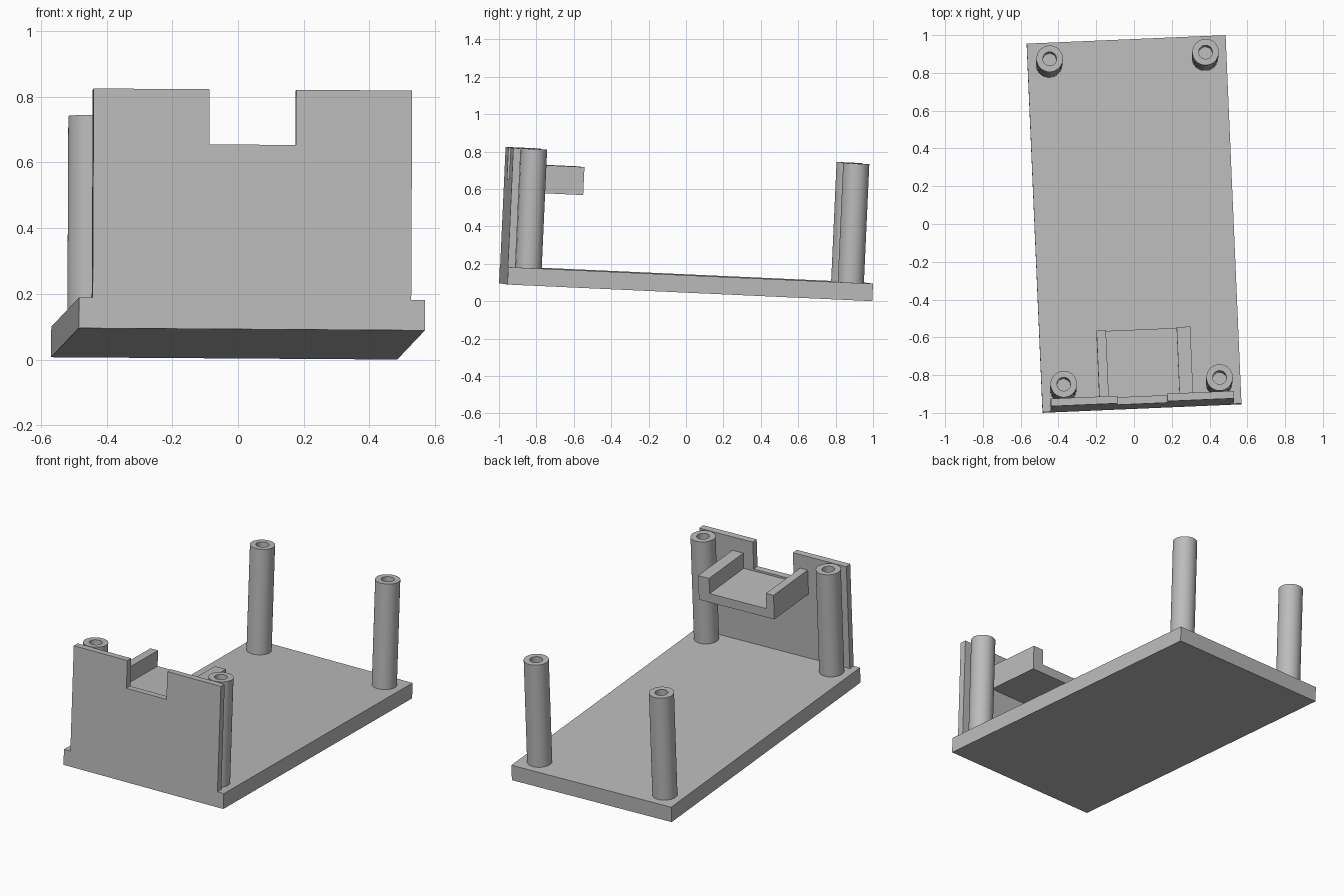
import bpy
import bmesh
from math import radians, cos, sin, tau
from mathutils import Euler, Matrix, Vector

if "Cube" in bpy.data.objects:
    bpy.data.objects.remove(bpy.data.objects["Cube"], do_unlink=True)

# Single plain grey
GREY = (0.5, 0.5, 0.5, 1)
mat = bpy.data.materials.new("plain_grey")
mat.use_nodes = True
mat.diffuse_color = GREY
mat.node_tree.nodes["Principled BSDF"].inputs["Base Color"].default_value = GREY

# The whole bracket rests slightly tilted and turned
TILT = Matrix.Translation((0, -0.002, 0.048)) @ Euler(
    (radians(-2.6), radians(0.38), radians(2.45))).to_matrix().to_4x4()

HALF_W, HALF_L, THICK, HEIGHT = 0.527, 0.977, 0.093, 0.73
WALL_BACK = -HALF_L + 0.04


def finish(name, bm):
    bmesh.ops.recalc_face_normals(bm, faces=bm.faces)
    mesh = bpy.data.meshes.new(name)
    bm.to_mesh(mesh)
    bm.free()
    mesh.materials.append(mat)
    obj = bpy.data.objects.new(name, mesh)
    bpy.context.collection.objects.link(obj)
    obj.matrix_world = TILT
    return obj


def extrude(name, profile, y0, y1):
    """Extrude an x-z outline from y0 to y1."""
    bm = bmesh.new()
    face = bm.faces.new([bm.verts.new((x, y0, z)) for x, z in profile])
    out = bmesh.ops.extrude_face_region(bm, geom=[face], use_keep_orig=True)
    moved = [v for v in out["geom"] if isinstance(v, bmesh.types.BMVert)]
    bmesh.ops.translate(bm, verts=moved, vec=(0, y1 - y0, 0))
    return finish(name, bm)


def u_shape(x0, x1, in0, in1, z0, z_mid, z1):
    """U outline: full bottom, raised left and right sides."""
    return [(x0, z0), (x1, z0), (x1, z1), (in1, z1),
            (in1, z_mid), (in0, z_mid), (in0, z1), (x0, z1)]


def post(name, x, y, radius=0.07, bore=0.036, depth=0.2, sides=48):
    """Round post with a blind hole in its top."""
    bm = bmesh.new()
    rings = []
    for r, z in ((radius, THICK), (radius, HEIGHT), (bore, HEIGHT), (bore, HEIGHT - depth)):
        rings.append([bm.verts.new((x + r * cos(tau * i / sides),
                                    y + r * sin(tau * i / sides), z)) for i in range(sides)])
    for a, b in zip(rings, rings[1:]):
        for i in range(sides):
            j = (i + 1) % sides
            bm.faces.new((a[i], a[j], b[j], b[i]))
    bm.faces.new(rings[0])
    bm.faces.new(rings[-1])
    obj = finish(name, bm)
    bpy.ops.object.select_all(action="DESELECT")
    obj.select_set(True)
    bpy.context.view_layer.objects.active = obj
    bpy.ops.object.shade_smooth_by_angle(angle=radians(30))


# Base plate
extrude("base_plate", [(-HALF_W, 0), (HALF_W, 0), (HALF_W, THICK), (-HALF_W, THICK)],
        -HALF_L, HALF_L)

# Notched front wall, flush with the plate's front edge
extrude("front_wall", u_shape(-0.485, 0.485, -0.132, 0.132, THICK, 0.562, HEIGHT),
        -HALF_L, WALL_BACK)

# Channel tray behind the notch, with one thicker side
extrude("tray", u_shape(-0.227, 0.27, -0.177, 0.198, 0.495, 0.55, 0.645),
        WALL_BACK, -0.583)

# Four corner posts
for side, sx in (("left", 1), ("right", -1)):
    for end, sy in (("front", -1), ("back", 1)):
        post(f"{end}_{side}_post", sx * 0.413, sy * 0.863)
